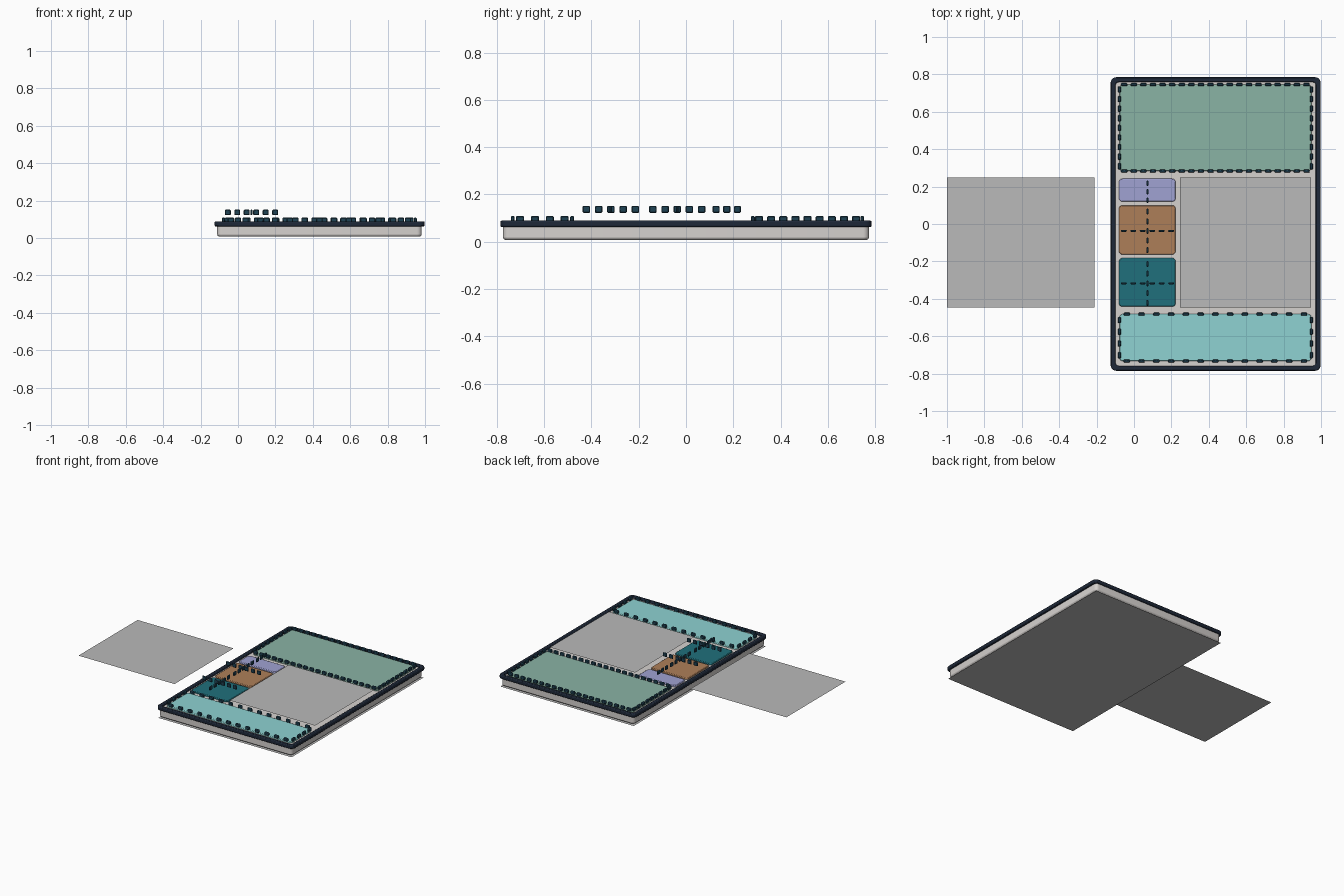
import bpy, bmesh, math
from mathutils import Matrix

if "Cube" in bpy.data.objects:
    bpy.data.objects.remove(bpy.data.objects["Cube"])


def material(name, hex_code):
    # sRGB hex to linear viewport colour
    rgb = [int(hex_code[i:i + 2], 16) / 255 for i in (0, 2, 4)]
    lin = [c / 12.92 if c <= 0.04045 else ((c + 0.055) / 1.055) ** 2.4 for c in rgb]
    m = bpy.data.materials.new(name)
    m.diffuse_color = (*lin, 1)
    m.use_nodes = True
    m.node_tree.nodes["Principled BSDF"].inputs["Base Color"].default_value = m.diffuse_color
    return m


GREY = material("sheet_grey", "BABABA")
WHITE = material("warm_white", "D6D2CF")
NAVY = material("navy", "1E2838")
STITCH = material("dark_teal", "1F4254")
SAGE = material("sage", "8AB3A5")
AQUA = material("aqua", "8ED2D2")
LILAC = material("lilac", "A0A2D2")
BROWN = material("brown", "AE7F59")
TEAL = material("teal", "20707C")


def add_object(name, bm, mat, bevel=0.0, segments=2):
    bmesh.ops.recalc_face_normals(bm, faces=bm.faces)
    mesh = bpy.data.meshes.new(name)
    bm.to_mesh(mesh)
    bm.free()
    mesh.materials.append(mat)
    ob = bpy.data.objects.new(name, mesh)
    bpy.context.collection.objects.link(ob)
    if bevel:
        mod = ob.modifiers.new("soft_edges", 'BEVEL')
        mod.width, mod.segments = bevel, segments
        mod.limit_method, mod.angle_limit = 'ANGLE', math.radians(40)
    return ob


def outline(x0, x1, y0, y1, r, steps=5):
    # rounded rectangle, anticlockwise
    pts = []
    corners = [(x1 - r, y1 - r), (x0 + r, y1 - r), (x0 + r, y0 + r), (x1 - r, y0 + r)]
    for k, (cx, cy) in enumerate(corners):
        for i in range(steps + 1):
            a = math.pi / 2 * (k + i / steps)
            pts.append((cx + r * math.cos(a), cy + r * math.sin(a)))
    return pts


def slab(name, rect, r, z0, z1, mat, bevel):
    bm = bmesh.new()
    face = bm.faces.new([bm.verts.new((x, y, z0)) for x, y in outline(*rect, r)])
    ext = bmesh.ops.extrude_face_region(bm, geom=[face], use_keep_orig=True)
    top = [v for v in ext["geom"] if isinstance(v, bmesh.types.BMVert)]
    bmesh.ops.translate(bm, verts=top, vec=(0, 0, z1 - z0))
    return add_object(name, bm, mat, bevel)


def ring(name, rect, width, r, z0, z1, mat, bevel):
    # rounded rectangular frame with an open middle
    x0, x1, y0, y1 = rect
    inner = (x0 + width, x1 - width, y0 + width, y1 - width)
    bm = bmesh.new()
    loops = [[bm.verts.new((x, y, z)) for x, y in outline(*q, rad)]
             for q, rad, z in ((rect, r, z0), (rect, r, z1),
                               (inner, r * 0.5, z1), (inner, r * 0.5, z0))]
    n = len(loops[0])
    for k in range(4):
        a, b = loops[k], loops[(k + 1) % 4]
        for i in range(n):
            j = (i + 1) % n
            bm.faces.new((a[i], a[j], b[j], b[i]))
    return add_object(name, bm, mat, bevel)


def sheet(name, x0, x1, y0, y1, z):
    bm = bmesh.new()
    bm.faces.new([bm.verts.new(p) for p in ((x0, y0, z), (x1, y0, z), (x1, y1, z), (x0, y1, z))])
    return add_object(name, bm, GREY)


def dashes(name, lines, z0, z1, width, length):
    # each line: start, end, number of dashes
    bm = bmesh.new()
    for (ax, ay), (bx, by), count in lines:
        along_x = abs(bx - ax) > abs(by - ay)
        size = (length, width) if along_x else (width, length)
        for i in range(count):
            t = (i + 0.5) / count
            m = Matrix.Translation((ax + (bx - ax) * t, ay + (by - ay) * t, (z0 + z1) / 2))
            m = m @ Matrix.Diagonal((*size, z1 - z0, 1))
            bmesh.ops.create_cube(bm, size=1, matrix=m)
    return add_object(name, bm, STITCH, 0.004, 1)


def border(name, rect, nx, ny):
    x0, x1, y0, y1 = rect
    dashes(name, [((x0, y0), (x1, y0), nx), ((x0, y1), (x1, y1), nx),
                  ((x0, y0), (x0, y1), ny), ((x1, y0), (x1, y1), ny)],
           0.085, 0.109, 0.016, 0.034)


# tray body and its dark rim
slab("tray_body", (-0.111, 0.982, -0.774, 0.774), 0.025, 0.008, 0.075, WHITE, 0.01)
ring("tray_rim", (-0.125, 0.998, -0.785, 0.785), 0.027, 0.03, 0.062, 0.089, NAVY, 0.006)

# thin sheets: underneath, beside the tray, and over the tray
sheet("base_sheet", -0.113, 0.984, -0.776, 0.776, 0.0)
sheet("side_sheet", -1.0, -0.21, -0.447, 0.248, 0.1)
sheet("top_sheet", 0.245, 0.947, -0.447, 0.248, 0.1)

# coloured panels
sage_rect = (-0.078, 0.948, 0.283, 0.745)
aqua_rect = (-0.078, 0.948, -0.733, -0.482)
panels = [("back_panel", sage_rect, SAGE), ("front_panel", aqua_rect, AQUA),
          ("lilac_tile", (-0.08, 0.222, 0.12, 0.242), LILAC),
          ("brown_tile", (-0.08, 0.222, -0.163, 0.1), BROWN),
          ("teal_tile", (-0.08, 0.222, -0.442, -0.182), TEAL)]
for name, rect, mat in panels:
    slab(name, rect, 0.018, 0.07, 0.087, mat, 0.004)

# dashed borders on the two large panels
border("back_panel_dashes", sage_rect, 20, 9)
border("front_panel_dashes", aqua_rect, 13, 4)

# raised dashed crosses floating over the tiles
cx = 0.072
dashes("lilac_dashes", [((cx, 0.105), (cx, 0.24), 3)], 0.122, 0.152, 0.011, 0.03)
for name, y0, y1 in (("brown_dashes", -0.166, 0.092), ("teal_dashes", -0.447, -0.188)):
    mid = (y0 + y1) / 2
    dashes(name, [((cx, y0), (cx, y1), 5), ((-0.08, mid), (0.224, mid), 6)],
           0.122, 0.152, 0.011, 0.032)

# smooth only the rounded corners
for ob in bpy.context.collection.objects:
    ob.select_set(ob.type == 'MESH')
    bpy.context.view_layer.objects.active = ob
bpy.ops.object.shade_smooth_by_angle(angle=math.radians(30))
